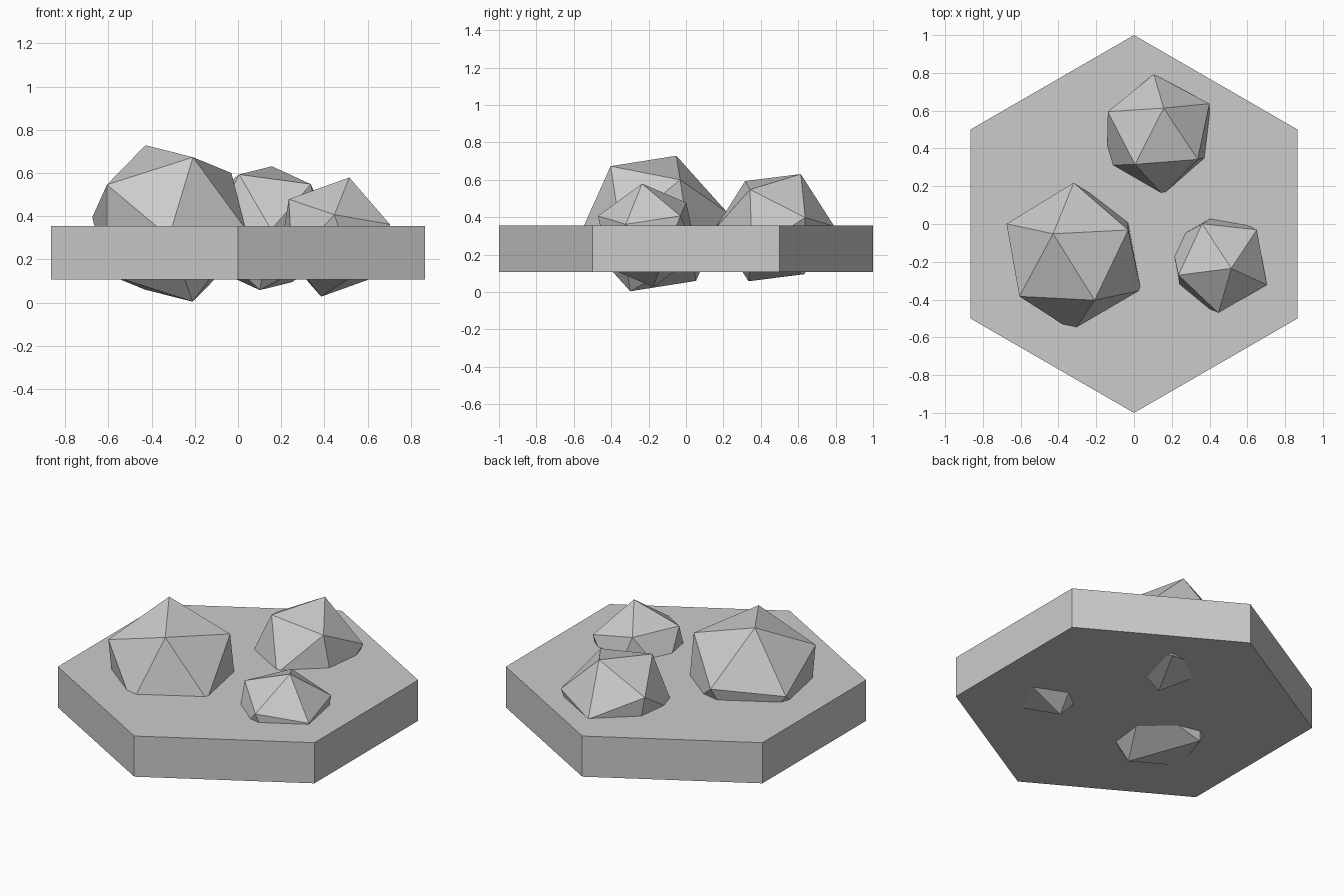
import bpy
from mathutils import Matrix, Vector

if "Cube" in bpy.data.objects:
    bpy.data.objects.remove(bpy.data.objects["Cube"])

# Hexagonal slab, corners on the y axis
LOW, HIGH = 0.107, 0.355
bpy.ops.mesh.primitive_cylinder_add(vertices=6, radius=1, depth=HIGH - LOW,
                                    location=(0, 0, (LOW + HIGH) / 2))
slab = bpy.context.object
slab.name = "hexagon_slab"


def add_rock(name, centre, radius, pole, neighbour):
    """Icosahedron turned so one corner points along pole, the next toward neighbour."""
    z = Vector(pole).normalized()
    n = Vector(neighbour)
    x = (n - z * n.dot(z)).normalized()
    y = z.cross(x)
    bpy.ops.mesh.primitive_ico_sphere_add(subdivisions=1, radius=radius)
    rock = bpy.context.object
    rock.name = name
    turn = Matrix((x, y, z)).transposed().to_4x4()
    rock.matrix_world = Matrix.Translation(centre) @ turn


# Three tilted rocks sunk through the slab
add_rock("large_rock", (-0.319, -0.175, 0.366), 0.398,
         (-0.109, 0.123, 0.361), (0.109, -0.226, 0.308))
add_rock("medium_rock", (0.129, 0.474, 0.344), 0.32,
         (0.028, 0.14, 0.287), (-0.125, -0.161, 0.246))
add_rock("small_rock", (0.45, -0.205, 0.303), 0.285,
         (0.065, -0.03, 0.275), (-0.215, -0.065, 0.17))
